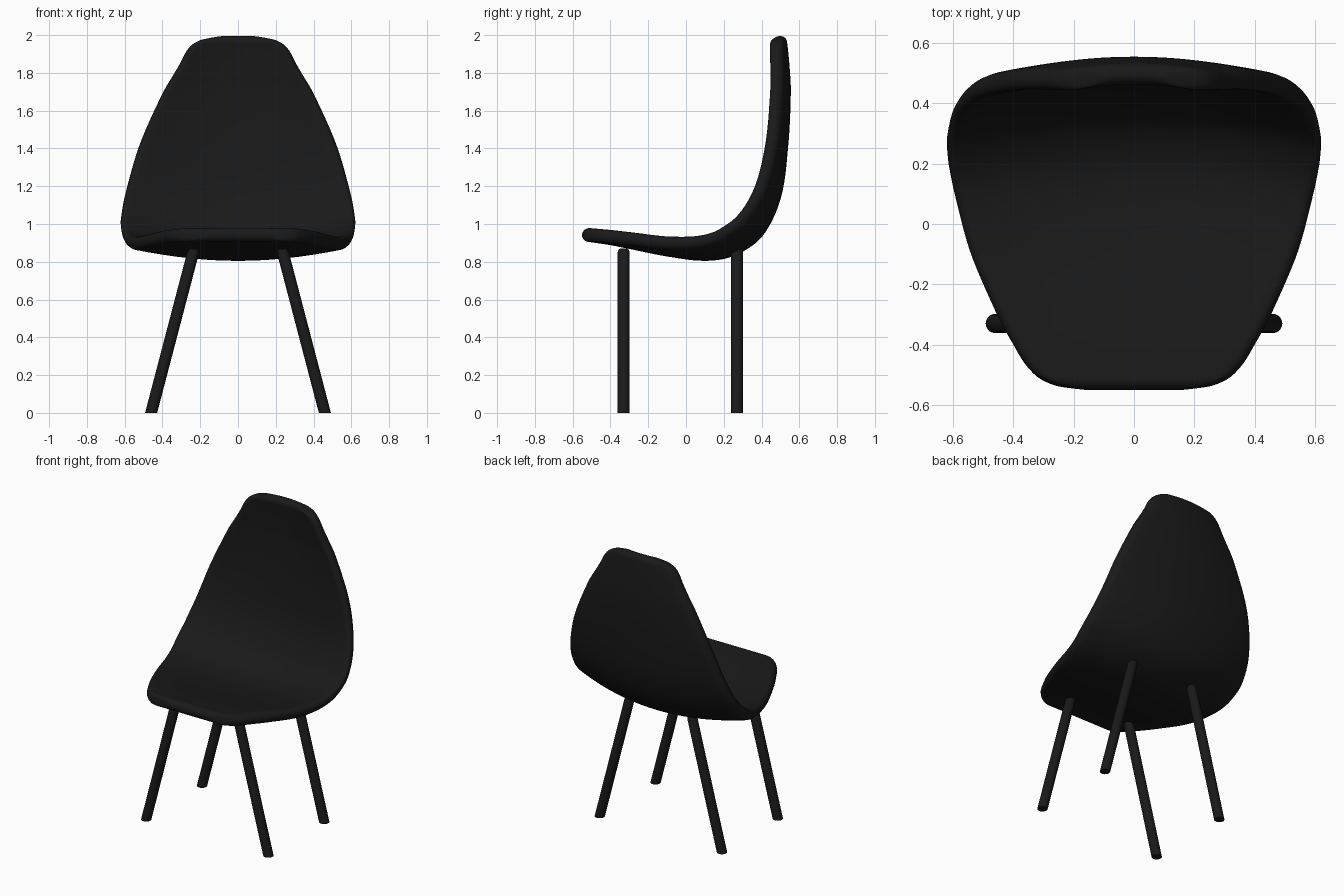
import bpy, bmesh
from math import sin, cos, pi, sqrt
from mathutils import Vector

if "Cube" in bpy.data.objects:
    bpy.data.objects.remove(bpy.data.objects["Cube"])

black = bpy.data.materials.new("black")
black.diffuse_color = (0.01, 0.01, 0.01, 1)
black.use_nodes = True
black.node_tree.nodes["Principled BSDF"].inputs["Base Color"].default_value = black.diffuse_color


def add_object(name, bm):
    bmesh.ops.recalc_face_normals(bm, faces=bm.faces)
    mesh = bpy.data.meshes.new(name)
    bm.to_mesh(mesh)
    bm.free()
    obj = bpy.data.objects.new(name, mesh)
    bpy.context.collection.objects.link(obj)
    mesh.materials.append(black)
    bpy.ops.object.select_all(action='DESELECT')
    obj.select_set(True)
    bpy.context.view_layer.objects.active = obj
    return obj


# Shell stations, front lip to top of back: outer y, outer z, half width, dish depth
stations = [Vector(s) for s in (
    (-0.555, 0.910, 0.16, 0.0), (-0.54, 0.908, 0.26, 0.0), (-0.50, 0.903, 0.335, 0.003),
    (-0.40, 0.888, 0.405, 0.01), (-0.30, 0.868, 0.46, 0.02), (-0.10, 0.828, 0.545, 0.04),
    (0.10, 0.805, 0.595, 0.075), (0.25, 0.830, 0.615, 0.10), (0.40, 0.930, 0.62, 0.11),
    (0.50, 1.130, 0.595, 0.09), (0.54, 1.40, 0.525, 0.058), (0.555, 1.70, 0.395, 0.045),
    (0.547, 1.85, 0.31, 0.037), (0.538, 1.94, 0.26, 0.03), (0.533, 1.98, 0.20, 0.022),
    (0.53, 2.0, 0.10, 0.01))]
R = 0.036  # half thickness


def resample(pts, steps):
    t = [0]
    for a, b in zip(pts, pts[1:]):
        t.append(t[-1] + (b.xy - a.xy).length)
    last = len(pts) - 1
    tan = []
    for i in range(last + 1):
        lo, hi = max(i - 1, 0), min(i + 1, last)
        tan.append((pts[hi] - pts[lo]) / (t[hi] - t[lo]))
    out = []
    for i in range(last):
        d = t[i + 1] - t[i]
        for k in range(steps + (i == last - 1)):
            s = k / steps
            out.append(pts[i] * (2*s**3 - 3*s*s + 1) + tan[i] * d * (s**3 - 2*s*s + s)
                       + pts[i + 1] * (3*s*s - 2*s**3) + tan[i + 1] * d * (s**3 - s*s))
    return out


# Seat shell: loft rounded slab sections along the profile
rows = resample(stations, 6)
dist = [0]
for a, b in zip(rows, rows[1:]):
    dist.append(dist[-1] + (b.xy - a.xy).length)
bm = bmesh.new()
rings = []
for i, row in enumerate(rows):
    ty, tz = (rows[min(i + 1, len(rows) - 1)].xy - rows[max(i - 1, 0)].xy).normalized()
    d = min(dist[i], dist[-1] - dist[i], R)
    h = max(R * sqrt(max(0, 1 - (1 - d / R)**2)), 0.004)
    y, z, w, dish = row
    flat = w - h
    section = [(flat * (1 - 2 * k / 20), h) for k in range(20)]
    section += [(-flat - h * sin(pi * k / 8), h * cos(pi * k / 8)) for k in range(8)]
    section += [(-x, -n) for x, n in section]
    ring = []
    for x, n in section:
        off = R + n + dish * (x / w)**2
        ring.append(bm.verts.new((x, y - tz * off, z + ty * off)))
    rings.append(ring)
for a, b in zip(rings, rings[1:]):
    for k in range(len(a)):
        j = (k + 1) % len(a)
        bm.faces.new((a[k], a[j], b[j], b[k]))
bm.faces.new(rings[0])
bm.faces.new(rings[-1])
add_object("seat_shell", bm)
bpy.ops.object.shade_smooth()

# Four splayed legs with level feet and rounded tops
for label, y in (("front", -0.33), ("back", 0.27)):
    for side, sx in (("left", -1), ("right", 1)):
        bm = bmesh.new()
        levels = []
        for z, r in ((0, 0.032), (0.85, 0.032), (0.864, 0.027), (0.87, 0.018)):
            cx = sx * (0.46 - 0.262 * z)
            levels.append([bm.verts.new((cx + r * cos(pi * k / 10), y + r * sin(pi * k / 10), z))
                           for k in range(20)])
        for a, b in zip(levels, levels[1:]):
            for k in range(20):
                j = (k + 1) % 20
                bm.faces.new((a[k], a[j], b[j], b[k]))
        bm.faces.new(levels[0])
        bm.faces.new(levels[-1])
        add_object(f"{label}_{side}_leg", bm)
        bpy.ops.object.shade_smooth_by_angle()
